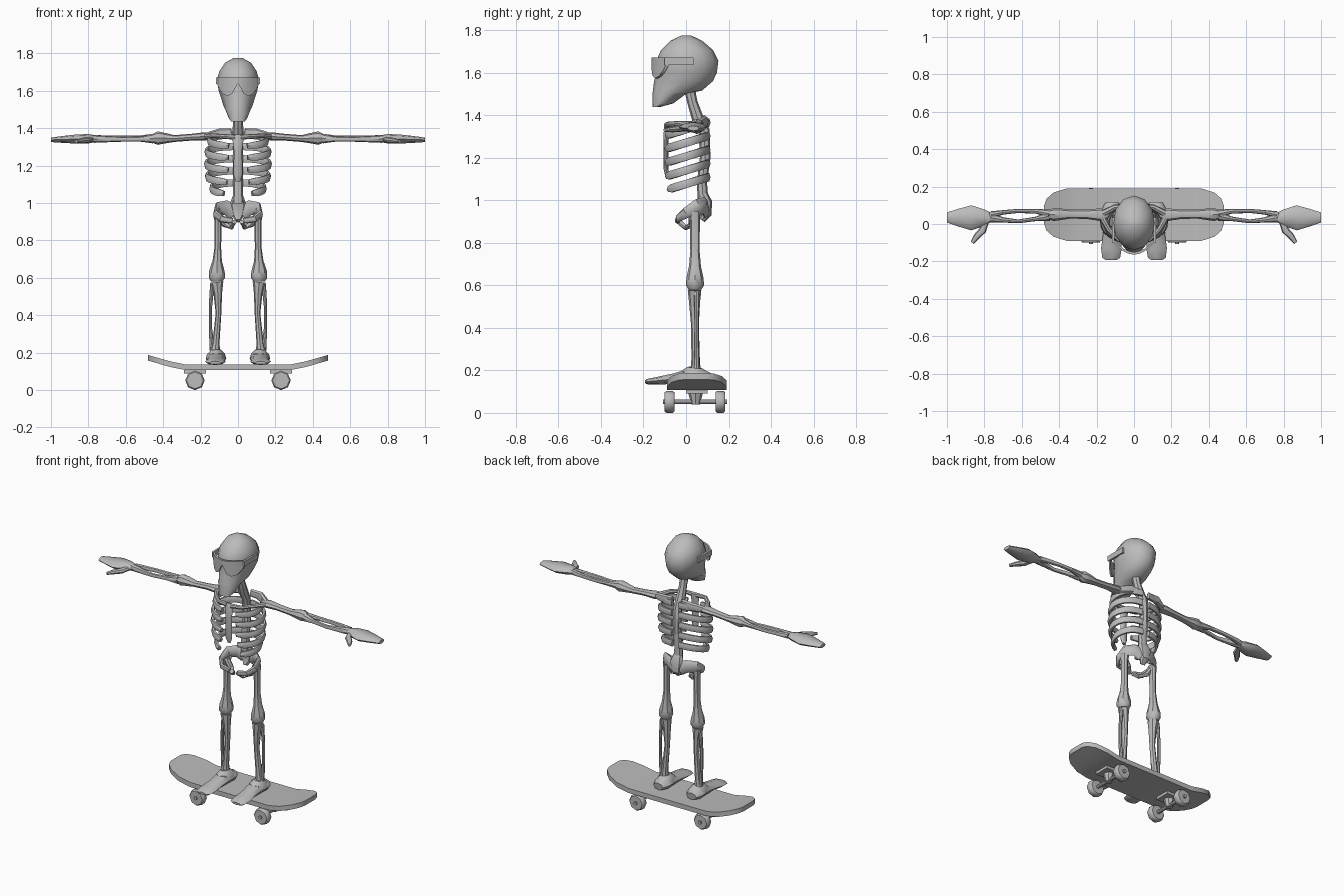
import bpy, bmesh, math
from mathutils import Vector

bone = bpy.data.materials.new("plain_grey")
bone.diffuse_color = (0.5, 0.5, 0.5, 1)


def loft(name, rings, mirror=False, angle=40):
    """Skin a row of equal-length rings and cap both ends."""
    bm = bmesh.new()
    rows = [[bm.verts.new(p) for p in ring] for ring in rings]
    n = len(rows[0])
    for a, b in zip(rows, rows[1:]):
        for i in range(n):
            j = (i + 1) % n
            bm.faces.new((a[i], a[j], b[j], b[i]))
    bm.faces.new(rows[0])
    bm.faces.new(rows[-1])
    bmesh.ops.recalc_face_normals(bm, faces=bm.faces)
    me = bpy.data.meshes.new(name)
    bm.to_mesh(me)
    bm.free()
    me.materials.append(bone)
    ob = bpy.data.objects.new(name, me)
    bpy.context.collection.objects.link(ob)
    bpy.ops.object.select_all(action='DESELECT')
    ob.select_set(True)
    bpy.context.view_layer.objects.active = ob
    bpy.ops.object.shade_smooth_by_angle(angle=math.radians(angle))
    if mirror:
        m = ob.modifiers.new("mirror", 'MIRROR')
        m.use_mirror_merge = False
    return ob


def tube(name, pts, mirror=False, n=8, up=None):
    """Bone along (x, y, z, half width, half height) points."""
    c = [Vector(p[:3]) for p in pts]
    if up is None:
        up = (0, 1, 0) if abs((c[-1] - c[0]).normalized().z) > 0.7 else (0, 0, 1)
    up = Vector(up)
    rings = []
    for k, p in enumerate(pts):
        t = (c[min(k + 1, len(c) - 1)] - c[max(k - 1, 0)]).normalized()
        side = t.cross(up).normalized()
        top = side.cross(t)
        rings.append([c[k] + side * p[3] * math.cos(2 * math.pi * i / n)
                      + top * p[4] * math.sin(2 * math.pi * i / n) for i in range(n)])
    return loft(name, rings, mirror)


def box(name, x0, x1, y0, y1, z0, z1, mirror=False):
    return loft(name, [[(x, y0, z0), (x, y1, z0), (x, y1, z1), (x, y0, z1)]
                       for x in (x0, x1)], mirror)


# Skateboard deck: upturned, rounded ends
half = [(0.0, 0.14, 0.107), (0.28, 0.14, 0.107), (0.36, 0.14, 0.123),
        (0.43, 0.118, 0.143), (0.468, 0.085, 0.154), (0.48, 0.05, 0.157)]
cols = [(-x, w, z) for x, w, z in half[:0:-1]] + half
loft("deck", [[(x, 0.05 - w, z), (x, 0.05 + w, z), (x, 0.05 + w, z + 0.03),
               (x, 0.05 - w, z + 0.03)] for x, w, z in cols])

# Trucks, axles and eight-sided wheels
box("truck_base", 0.17, 0.29, 0.0, 0.10, 0.09, 0.108, True)
tube("truck_post", [(0.23, 0.045, 0.095, 0.035, 0.035), (0.23, 0.045, 0.04, 0.02, 0.02)], True)
tube("axle", [(0.23, -0.107, 0.052, 0.011, 0.011), (0.23, 0.193, 0.052, 0.011, 0.011)], True)
for label, y in (("front_wheel", -0.1), ("back_wheel", 0.138)):
    tube(label, [(0.23, y, 0.052, 0.045, 0.045), (0.23, y + 0.008, 0.052, 0.052, 0.052),
                 (0.23, y + 0.037, 0.052, 0.052, 0.052), (0.23, y + 0.045, 0.052, 0.045, 0.045)], True)

# Feet
tube("foot", [(0.118, 0.115, 0.163, 0.035, 0.024), (0.117, 0.08, 0.168, 0.055, 0.034),
              (0.117, 0.0, 0.168, 0.05, 0.034), (0.118, -0.06, 0.16, 0.048, 0.025),
              (0.121, -0.13, 0.152, 0.055, 0.018), (0.122, -0.18, 0.147, 0.048, 0.013),
              (0.122, -0.192, 0.146, 0.03, 0.008)], True)
tube("ankle", [(0.118, 0.04, 0.165, 0.055, 0.07), (0.118, 0.04, 0.193, 0.048, 0.065),
               (0.12, 0.042, 0.213, 0.028, 0.035)], True)

# Legs
tube("shin_bone", [(0.122, 0.045, 0.21, 0.027, 0.023), (0.118, 0.045, 0.25, 0.019, 0.02),
                   (0.104, 0.042, 0.41, 0.015, 0.018), (0.108, 0.04, 0.52, 0.023, 0.026),
                   (0.113, 0.04, 0.578, 0.035, 0.032)], True)
tube("calf_bone", [(0.138, 0.05, 0.21, 0.013, 0.014), (0.147, 0.05, 0.33, 0.009, 0.01),
                   (0.147, 0.05, 0.45, 0.009, 0.01), (0.137, 0.05, 0.57, 0.012, 0.013)], True)
tube("thigh_bone", [(0.113, 0.042, 0.58, 0.03, 0.03), (0.113, 0.042, 0.6, 0.043, 0.043),
                    (0.113, 0.042, 0.635, 0.042, 0.04), (0.111, 0.042, 0.69, 0.025, 0.028),
                    (0.108, 0.042, 0.76, 0.018, 0.022), (0.107, 0.042, 0.9, 0.019, 0.023),
                    (0.105, 0.04, 0.945, 0.026, 0.028)], True)

# Pelvis
tube("hip_wing", [(0.02, 0.095, 0.95, 0.015, 0.04), (0.065, 0.085, 0.975, 0.015, 0.04),
                  (0.108, 0.055, 0.968, 0.014, 0.038), (0.12, 0.0, 0.94, 0.013, 0.025),
                  (0.09, -0.035, 0.915, 0.014, 0.018), (0.03, -0.04, 0.905, 0.013, 0.016)],
     True, up=(0, 0, 1))
tube("sit_bone", [(0.105, 0.03, 0.94, 0.02, 0.02), (0.07, 0.03, 0.885, 0.016, 0.018),
                  (0.035, 0.0, 0.87, 0.012, 0.014), (0.02, -0.035, 0.9, 0.012, 0.014)],
     True, up=(0, 1, 0))
tube("sacrum", [(0, 0.075, 0.905, 0.015, 0.015), (0, 0.095, 0.935, 0.032, 0.025),
                (0, 0.095, 0.99, 0.045, 0.028), (0, 0.08, 1.03, 0.032, 0.022)])

# Spine and neck
tube("spine", [(0, 0.08, 1.0, 0.03, 0.025), (0, 0.075, 1.08, 0.026, 0.024),
               (0, 0.09, 1.2, 0.026, 0.025), (0, 0.085, 1.33, 0.026, 0.026),
               (0, 0.055, 1.385, 0.03, 0.028), (0, 0.03, 1.46, 0.024, 0.024),
               (0, 0.015, 1.53, 0.028, 0.026)])

# Ribs: tilted half loops from spine to breastbone
for k, (w, z, end) in enumerate([(0.155, 1.335, 165), (0.168, 1.272, 166), (0.17, 1.207, 166),
                                 (0.165, 1.142, 163), (0.142, 1.078, 152)]):
    pts = []
    for i in range(11):
        t = math.radians(6 + (end - 6) * i / 10)
        pts.append((w * math.sin(t) ** 0.85, 0.006 + 0.098 * math.cos(t),
                    z + 0.03 * math.cos(t), 0.012, 0.022 if i < 10 else 0.015))
    tube("rib_%d" % (k + 1), pts, True, 6, up=(0, 0, 1))
tube("breastbone", [(0, -0.09, 1.115, 0.012, 0.008), (0, -0.094, 1.15, 0.024, 0.012),
                    (0, -0.094, 1.28, 0.022, 0.012), (0, -0.09, 1.34, 0.03, 0.014),
                    (0, -0.085, 1.365, 0.022, 0.01)])

# Shoulders
tube("collar_bone", [(0.015, -0.09, 1.352, 0.014, 0.014), (0.08, -0.085, 1.357, 0.013, 0.012),
                     (0.135, -0.03, 1.36, 0.014, 0.013), (0.17, 0.035, 1.355, 0.018, 0.016)], True)
tube("shoulder_blade", [(0.035, 0.085, 1.375, 0.015, 0.025), (0.1, 0.09, 1.37, 0.016, 0.028),
                        (0.165, 0.055, 1.357, 0.02, 0.02)], True)

# Arms
tube("upper_arm", [(0.145, 0.05, 1.355, 0.022, 0.016), (0.18, 0.05, 1.356, 0.034, 0.022),
                   (0.25, 0.052, 1.352, 0.025, 0.018), (0.34, 0.053, 1.345, 0.024, 0.018),
                   (0.4, 0.052, 1.347, 0.032, 0.03), (0.43, 0.05, 1.347, 0.034, 0.036),
                   (0.455, 0.05, 1.347, 0.026, 0.024)], True)
tube("forearm_front_bone", [(0.455, 0.042, 1.345, 0.026, 0.026), (0.52, 0.028, 1.342, 0.012, 0.014),
                            (0.62, 0.014, 1.341, 0.01, 0.013), (0.7, 0.022, 1.342, 0.014, 0.017),
                            (0.77, 0.035, 1.343, 0.026, 0.021)], True)
tube("forearm_back_bone", [(0.455, 0.055, 1.348, 0.022, 0.022), (0.52, 0.068, 1.348, 0.013, 0.014),
                           (0.62, 0.07, 1.347, 0.011, 0.013), (0.7, 0.062, 1.347, 0.012, 0.015),
                           (0.765, 0.05, 1.345, 0.018, 0.018)], True)

# Hands
tube("hand", [(0.77, 0.035, 1.344, 0.028, 0.02), (0.8, 0.034, 1.344, 0.044, 0.025),
              (0.87, 0.033, 1.342, 0.067, 0.024), (0.94, 0.034, 1.34, 0.047, 0.018),
              (1.0, 0.035, 1.338, 0.027, 0.012)], True)
tube("thumb", [(0.79, 0.015, 1.34, 0.016, 0.014), (0.81, -0.035, 1.336, 0.02, 0.016),
               (0.84, -0.065, 1.333, 0.017, 0.014), (0.865, -0.1, 1.33, 0.01, 0.009)], True)

# Skull: stacked (z, front y, back y, half width) egg-shaped rings
rings = []
for z, y0, y1, w in [(1.437, -0.157, -0.125, 0.037), (1.455, -0.158, -0.06, 0.05),
                     (1.5, -0.157, 0.0, 0.068), (1.515, -0.156, 0.075, 0.076),
                     (1.56, -0.15, 0.127, 0.09), (1.6, -0.14, 0.145, 0.103),
                     (1.655, -0.14, 0.152, 0.113), (1.705, -0.118, 0.128, 0.1),
                     (1.75, -0.073, 0.075, 0.07), (1.775, -0.02, 0.022, 0.025)]:
    ring = []
    for i in range(12):
        a = 2 * math.pi * i / 12
        ring.append((w * math.cos(a), (y0 + y1) / 2 + (y1 - y0) / 2 * math.sin(a), z))
    rings.append(ring)
loft("skull", rings, angle=50)

# Sunglasses: curved lenses and side arms
rings = []
for x, z in [(0, 1.64), (0.012, 1.62), (0.03, 1.586), (0.055, 1.573),
             (0.08, 1.583), (0.1, 1.61), (0.112, 1.637)]:
    y = -0.163 + 5.5 * x * x
    rings.append([(x, y, z), (x, y + 0.014, z), (x, y + 0.014, 1.67), (x, y, 1.67)])
loft("lens", rings, True)
box("glasses_arm", 0.104, 0.117, -0.1, 0.035, 1.636, 1.67, True)
